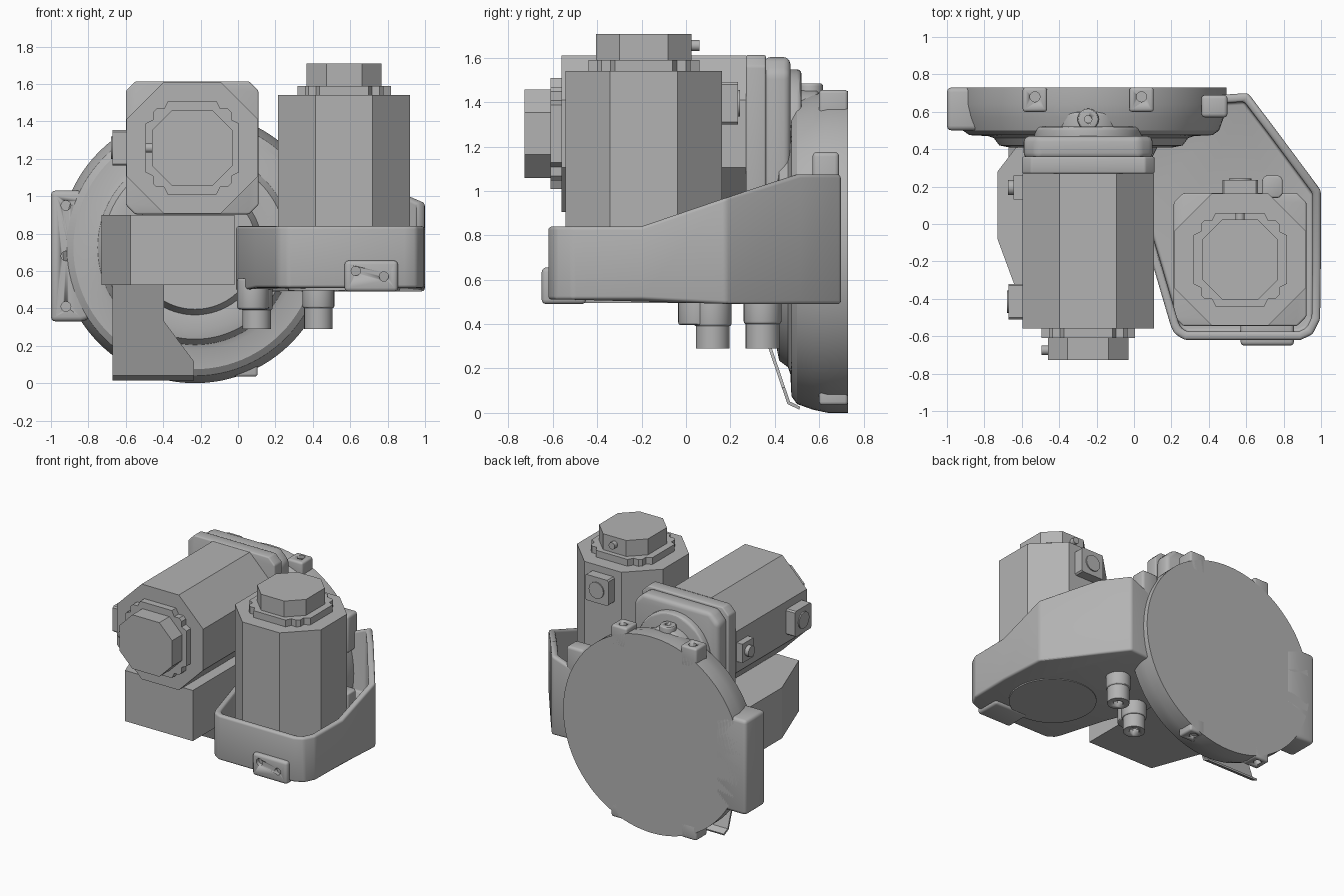
import bpy, bmesh
from math import radians, cos, sin, pi
from mathutils import Matrix, Vector

if "Cube" in bpy.data.objects:
    bpy.data.objects.remove(bpy.data.objects["Cube"])

metal = bpy.data.materials.new("cast_grey")
metal.use_nodes = True
GREY = (0.45, 0.45, 0.45, 1)
metal.diffuse_color = GREY
metal.node_tree.nodes["Principled BSDF"].inputs["Base Color"].default_value = GREY

UP = Matrix.Identity(4)
FRONT = Matrix.Rotation(radians(90), 4, "X")   # profile in x,z; depth runs to -y


def finish(name, bm, matrix=UP, bevel=0.0, smooth=True):
    bm.transform(matrix)
    bmesh.ops.recalc_face_normals(bm, faces=bm.faces)
    mesh = bpy.data.meshes.new(name)
    bm.to_mesh(mesh)
    bm.free()
    obj = bpy.data.objects.new(name, mesh)
    bpy.context.collection.objects.link(obj)
    mesh.materials.append(metal)
    bpy.ops.object.select_all(action="DESELECT")
    bpy.context.view_layer.objects.active = obj
    obj.select_set(True)
    if bevel:
        mod = obj.modifiers.new("rounding", "BEVEL")
        mod.width, mod.segments = bevel, 3
        mod.limit_method, mod.angle_limit = "ANGLE", radians(25)
        bpy.ops.object.modifier_apply(modifier=mod.name)
    if smooth:
        bpy.ops.object.shade_smooth_by_angle(angle=radians(30))
    return obj


def prism_mesh(points, low, high):
    bm = bmesh.new()
    face = bm.faces.new([bm.verts.new((x, y, low)) for x, y in points])
    top = bmesh.ops.extrude_face_region(bm, geom=[face])["geom"]
    for v in top:
        if isinstance(v, bmesh.types.BMVert):
            v.co.z = high
    return bm


def prism(name, points, low, high, matrix=UP, bevel=0.0, smooth=True):
    return finish(name, prism_mesh(points, low, high), matrix, bevel, smooth)


def box(name, x, y, z, bevel=0.0, matrix=UP):
    points = [(x[0], y[0]), (x[1], y[0]), (x[1], y[1]), (x[0], y[1])]
    return prism(name, points, z[0], z[1], matrix, bevel)


def ring(radius, count=32, cx=0.0, cy=0.0):
    return [(cx + radius * cos(2 * pi * i / count), cy + radius * sin(2 * pi * i / count))
            for i in range(count)]


def cut_square(hx, hy, chamfer):
    a, b = hx - chamfer, hy - chamfer
    return [(hx, -b), (hx, b), (a, hy), (-a, hy), (-hx, b), (-hx, -b), (-a, -hy), (a, -hy)]


def bore(obj, points, low, high, matrix=UP):
    cutter = prism("bore_cutter", points, low, high, matrix)
    cutter.hide_render = True
    mod = obj.modifiers.new("bore", "BOOLEAN")
    mod.object, mod.solver = cutter, "EXACT"
    bpy.context.view_layer.objects.active = obj
    bpy.ops.object.modifier_apply(modifier=mod.name)
    bpy.data.objects.remove(cutter)


def motor(name, matrix):
    """Motor along local z, body end at z = 0, connectors on local +y."""
    prism(name + "_body", cut_square(0.352, 0.352, 0.2), -0.83, 0, matrix, smooth=False)
    prism(name + "_flange", cut_square(0.355, 0.355, 0.05), -0.92, -0.83, matrix, 0.01)
    quarter = [(0.25, -0.13), (0.25, 0.13), (0.21, 0.15), (0.21, 0.19), (0.19, 0.21), (0.15, 0.21)]
    plate = []
    for turn in range(4):
        spin = Matrix.Rotation(turn * pi / 2, 2)
        plate += [tuple(spin @ Vector(p)) for p in quarter]
    prism(name + "_end_plate", plate, 0, 0.05, matrix)
    prism(name + "_end_cap", cut_square(0.2, 0.215, 0.105), 0.05, 0.168, matrix, smooth=False)
    side = matrix @ Matrix.Rotation(radians(-90), 4, "X")   # local z becomes motor y
    prism(name + "_cap_stub", ring(0.025, 16, 0, -0.115), 0.2, 0.25, side)
    prism(name + "_power_socket", cut_square(0.095, 0.095, 0.01), 0.34, 0.425,
          side @ Matrix.Translation((0, 0.145, 0)))
    prism(name + "_power_socket_cap", ring(0.06, 24, 0, 0.145), 0.42, 0.433, side)
    box(name + "_signal_socket", (-0.07, 0.07), (0.69, 0.82), (0.34, 0.4), 0, side)
    prism(name + "_signal_plug", ring(0.04, 20, 0, 0.755), 0.4, 0.43, side)


# Two identical motors
motor("upright_motor", Matrix.Translation((0.567, -0.19, 1.54)))
lay = Matrix(((0, -1, 0), (0, 0, -1), (1, 0, 0))).to_4x4()
motor("lying_motor", Matrix.Translation((-0.245, -0.56, 1.258)) @ lay)

# Large round back housing, turned about its y axis
CX, CZ = -0.23, 0.725
profile = [(0, 0.73), (0.725, 0.73), (0.725, 0.64), (0.71, 0.57), (0.685, 0.5), (0.65, 0.475),
           (0.55, 0.47), (0.52, 0.46), (0.49, 0.42), (0.44, 0.41), (0.36, 0.42), (0.33, 0.36), (0, 0.36)]
bm = bmesh.new()
verts = [bm.verts.new((CX + r, y, CZ)) for r, y in profile]
edges = [bm.edges.new(pair) for pair in zip(verts, verts[1:])]
bmesh.ops.spin(bm, geom=verts + edges, cent=(CX, 0, CZ), axis=(0, 1, 0), angle=2 * pi,
               steps=96, use_merge=True)
bmesh.ops.remove_doubles(bm, verts=bm.verts, dist=0.0005)
finish("round_housing", bm)

# Lugs with bolt holes around the round housing
for x in (-0.53, 0.04):
    lug = box("upper_lug", (x - 0.065, x + 0.065), (0.6, 0.73), (1.3, 1.455), 0.015)
    bore(lug, ring(0.027, 20, x, 0.68), 1.41, 1.5)
    lug = box("lower_lug", (x - 0.065, x + 0.065), (0.6, 0.73), (0.035, 0.15), 0.015)
    bore(lug, ring(0.027, 20, x, 0.68), 0, 0.08)
bracket = prism("side_bracket", [(-1, 0.33), (-0.84, 0.33), (-0.74, 0.36), (-0.74, 0.99), (-0.84, 1.03), (-1, 1.03)],
                -0.73, -0.5, FRONT, 0.025)
for z in (0.41, 0.68, 0.95):
    bore(bracket, ring(0.026, 20, -0.92, z), -0.56, -0.4, FRONT)

# Neck joining the lying motor to the round housing
neck = Matrix.Translation((-0.245, 0, 1.258)) @ FRONT
prism("neck_plate", cut_square(0.345, 0.345, 0.07), -0.47, -0.35, neck, 0.03)
prism("neck_barrel", ring(0.29, 48), -0.52, -0.42, neck, 0.02)
prism("neck_root", ring(0.2, 48), -0.6, -0.42, neck, 0.02)
boss = prism("oil_boss", ring(0.057, 28, -0.245, 0.56), 1.3, 1.485, UP, 0.012)
bore(boss, ring(0.02, 16, -0.245, 0.56), 1.45, 1.6)

# Box under the lying motor and its bent sheet guard
prism("under_box", [(-0.02, -0.5), (-0.575, -0.5), (-0.73, -0.08), (-0.73, 0.28), (-0.6, 0.45), (-0.02, 0.45)],
      0.525, 0.9, smooth=False)
guard = [(-0.67, 0.53), (-0.67, 0.04), (-0.235, 0.04), (-0.235, 0.115), (-0.395, 0.33), (-0.395, 0.53)]
bm = prism_mesh(guard, 0, 0.015)
for v in bm.verts:
    v.co = Vector((v.co.x, 0.457 - (v.co.y - 0.04) * 0.34 + v.co.z, v.co.y))
finish("sheet_guard", bm, smooth=False)
prism("guard_lip", [(0.457, 0.04), (0.51, 0.015), (0.515, 0.027), (0.472, 0.05)], -0.67, -0.235,
      Matrix(((0, 0, 1), (1, 0, 0), (0, 1, 0))).to_4x4(), smooth=False)

# Open tray housing holding the upright motor
outline = [(-0.01, 0.66), (-0.01, 0.14), (0.095, -0.2), (0.195, -0.54), (0.215, -0.585), (0.27, -0.62),
           (0.89, -0.62), (0.955, -0.59), (0.995, -0.51), (0.999, -0.2), (0.999, 0.18), (0.75, 0.515), (0.61, 0.7)]
bm = prism_mesh(outline, 0.51, 0.84)
bm.faces.ensure_lookup_table()
top = max(bm.faces, key=lambda f: f.calc_center_median().z)
bmesh.ops.recalc_face_normals(bm, faces=bm.faces)
bmesh.ops.inset_region(bm, faces=[top], thickness=0.045, use_even_offset=True)
floor = bmesh.ops.extrude_face_region(bm, geom=[top])["geom"]
bmesh.ops.delete(bm, geom=[top], context="FACES_ONLY")
for v in floor:
    if isinstance(v, bmesh.types.BMVert):
        v.co.z = 0.6
for v in bm.verts:
    if v.co.z > 0.8 and v.co.x > 0.3:
        v.co.z = 0.84 + 0.235 * min(max((v.co.y + 0.2) / 0.69, 0), 1)
    elif v.co.z < 0.55 and v.co.y > 0.1:
        v.co.z = 0.49
finish("tray_housing", bm, UP, 0.016)
box("tray_rib", (0.36, 0.5), (0.57, 0.69), (0.9, 1.175), 0.02)
prism("tray_inner_boss", cut_square(0.055, 0.06, 0.02), 0.58, 0.84,
      Matrix.Translation((0.74, 0.2, 0)), 0.01)
prism("bottom_cover", ring(0.3, 48, 0.567, -0.19), 0.495, 0.53)

# Mounting feet under the tray
foot = box("front_foot", (0.57, 0.855), (-0.65, -0.45), (0.49, 0.655), 0.02)
for x, z in ((0.63, 0.6), (0.78, 0.57)):
    bore(foot, ring(0.025, 20, x, z), 0.61, 0.7, FRONT)
box("side_foot", (0.86, 0.985), (-0.26, -0.12), (0.515, 0.58), 0.012)

# Drain tubes
for x, y, shoulder in ((0.1, 0.12, 0.39), (0.43, 0.345, 0.4)):
    prism("tube_shoulder", ring(0.085, 32, x, y), shoulder, 0.56, UP, 0.012)
    tube = prism("drain_tube", ring(0.076, 32, x, y), 0.29, shoulder + 0.02)
    bore(tube, ring(0.038, 6, x, y), 0.2, 0.34)
prism("tube_side_boss", ring(0.085, 32, 0.08, 0.05), 0.395, 0.56, UP, 0.012)
